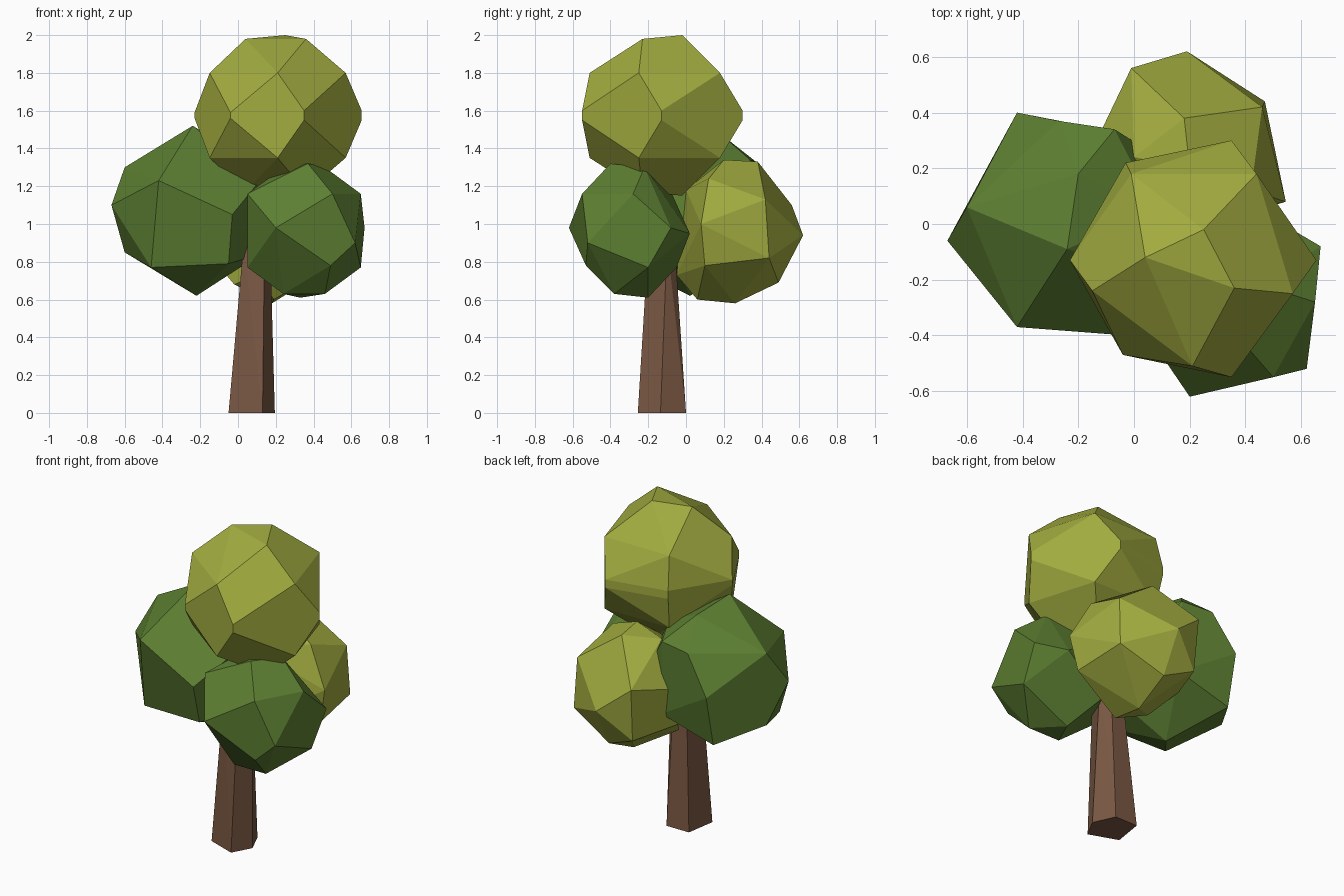
import bpy, bmesh, math
from mathutils import Vector


def material(name, rgb):
    m = bpy.data.materials.new(name)
    m.diffuse_color = (*rgb, 1)
    return m


LIGHT = material("olive_leaf", (0.36, 0.41, 0.05))
DARK = material("dark_green_leaf", (0.11, 0.215, 0.032))
BARK = material("brown_bark", (0.195, 0.098, 0.056))


def faceted(name, points, mat):
    """Convex faceted lump through a few corner points, flat faces merged."""
    bm = bmesh.new()
    for p in points:
        bm.verts.new(p)
    res = bmesh.ops.convex_hull(bm, input=bm.verts)
    loose = {v for v in res["geom_interior"] if isinstance(v, bmesh.types.BMVert)}
    bmesh.ops.delete(bm, geom=list(loose), context="VERTS")
    bmesh.ops.dissolve_limit(bm, angle_limit=math.radians(12),
                             verts=bm.verts, edges=bm.edges)
    bmesh.ops.recalc_face_normals(bm, faces=bm.faces)
    me = bpy.data.meshes.new(name)
    bm.to_mesh(me)
    bm.free()
    me.materials.append(mat)
    ob = bpy.data.objects.new(name, me)
    bpy.context.collection.objects.link(ob)
    return ob


# trunk: tapered five-sided post
base = [(-.05, -.19), (.13, -.255), (.195, -.135), (.135, 0), (-.02, 0)]
top = [(.03, -.19), (.14, -.2), (.17, -.1), (.12, -.06), (.04, -.06)]
faceted("trunk", [(x, y, 0) for x, y in base] + [(x, y, .9) for x, y in top], BARK)

# crown: the upper half is mirrored downwards
half = [(.25, -.02, 2), (.36, -.23, 1.98), (.04, -.12, 1.98),
        (-.15, -.24, 1.8), (.21, -.51, 1.8), (.57, -.25, 1.8),
        (.44, .18, 1.8), (-.01, .18, 1.8),
        (-.04, -.47, 1.59), (.35, -.55, 1.6), (.655, -.13, 1.6),
        (.35, .3, 1.6), (-.03, .22, 1.6), (-.23, -.13, 1.56)]
faceted("crown_foliage", half + [(x, y, 3.15 - z) for x, y, z in half], LIGHT)

# front right clump: half of the corners, repeated through the centre
half = [(.2, -.62, .98), (.5, -.55, 1.16), (.62, -.52, .9), (.65, -.28, 1.16),
        (.65, -.2, .77), (.37, -.4, 1.32), (.46, -.22, 1.3),
        (.24, -.22, 1.3), (.49, -.53, .78)]
c = Vector((.35, -.3, .965))
faceted("front_right_foliage", half + [2 * c - Vector(p) for p in half]
        + [(.67, -.08, .98), (.07, -.42, .97)], DARK)

# left clump
faceted("left_foliage", [
    (-.24, -.09, 1.52), (-.2, .18, 1.48), (-.6, .06, 1.3), (-.67, -.06, 1.1),
    (-.42, -.37, 1.23), (-.46, -.27, .77), (-.03, -.4, 1.05), (-.05, -.31, .79),
    (-.6, .06, .85), (-.22, .02, .62), (-.42, .4, 1.1), (-.27, .37, 1.33),
    (-.07, .34, 1.34), (-.42, .33, .78), (-.06, .33, .88), (.12, .22, 1.06),
    (.12, -.06, .84), (.1, -.2, 1.21), (.08, .05, 1.33)], DARK)

# back clump
faceted("back_foliage", [
    (.18, .38, 1.33), (.2, .2, 1.34), (0, .24, 1.3), (.46, .42, 1.13),
    (.47, .44, .82), (.42, .12, 1.24), (.545, .08, 1), (.5, .1, .78),
    (-.01, .56, 1.1), (.19, .62, .94), (0, .53, .77), (-.12, .33, 1.05),
    (-.12, .25, .8), (.19, .49, .69), (.18, .26, .58), (.19, .06, .6),
    (-.02, .1, .68), (.1, -.05, .73), (.1, 0, 1.18)], LIGHT)
